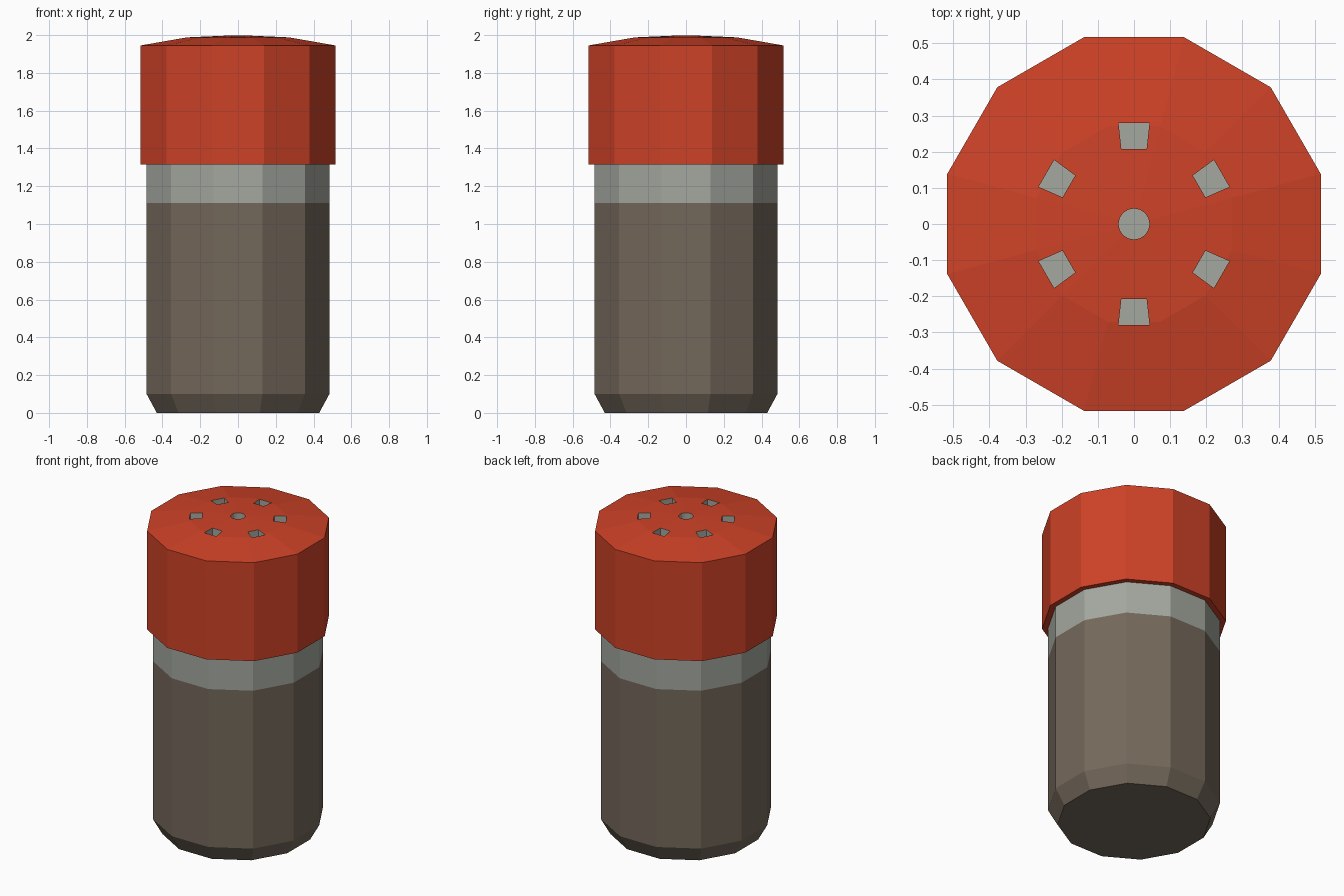
import bpy, bmesh, math
from mathutils import Matrix

if "Cube" in bpy.data.objects:
    bpy.data.objects.remove(bpy.data.objects["Cube"])


def material(name, r, g, b):
    lin = [(c / 255 / 12.92) if c < 10 else ((c / 255 + 0.055) / 1.055) ** 2.4 for c in (r, g, b)]
    m = bpy.data.materials.new(name)
    m.diffuse_color = (*lin, 1)
    m.use_nodes = True
    m.node_tree.nodes["Principled BSDF"].inputs["Base Color"].default_value = m.diffuse_color
    return m


red = material("red plastic", 206, 66, 39)
grey = material("pale grey glass", 164, 168, 159)
brown = material("brown pepper", 116, 104, 91)


def finish(name, bm, mats):
    bmesh.ops.recalc_face_normals(bm, faces=bm.faces)
    me = bpy.data.meshes.new(name)
    bm.to_mesh(me)
    bm.free()
    for m in mats:
        me.materials.append(m)
    ob = bpy.data.objects.new(name, me)
    bpy.context.collection.objects.link(ob)
    return ob


def turned(name, profile, mats, n=12):
    """Stack of n-sided rings (radius at corners, z); radius 0 closes to a point."""
    bm = bmesh.new()
    rings = []
    for r, z in profile:
        if r == 0:
            rings.append([bm.verts.new((0, 0, z))] * n)
        else:
            rings.append([bm.verts.new((r * math.cos((i + .5) * math.tau / n),
                                        r * math.sin((i + .5) * math.tau / n), z)) for i in range(n)])
    bm.faces.new(rings[0])
    for a, b in zip(rings, rings[1:]):
        for i in range(n):
            j = (i + 1) % n
            bm.faces.new([a[i], a[j], b[i]] if b[i] == b[j] else [a[i], a[j], b[j], b[i]])
    if profile[-1][0]:
        bm.faces.new(rings[-1])
    return finish(name, bm, mats)


# Jar: brown contents below, clear grey band above
jar = turned("jar", [(0.445, 0), (0.501, 0.10), (0.501, 1.11), (0.501, 1.45)], [brown, grey])
for p in jar.data.polygons:
    p.material_index = int(p.center.z > 1.11)

# Cap with a shallow domed top
cap = turned("cap", [(0.535, 1.315), (0.535, 1.945), (0.28, 1.988), (0, 2.0)], [red, grey])

# Cutter for the pour holes: one round, six tapered
FLOOR = 1.90
bm = bmesh.new()
bmesh.ops.create_cone(bm, cap_ends=True, segments=16, radius1=0.043, radius2=0.043, depth=0.2,
                      matrix=Matrix.Translation((0, 0, FLOOR + 0.1)))
for k in range(6):
    rot = Matrix.Rotation(k * math.tau / 6, 4, 'Z')
    cube = bmesh.ops.create_cube(bm, size=1)["verts"]
    for v in cube:
        y = 0.28 if v.co.y > 0 else 0.208
        half = 0.043 if v.co.y > 0 else 0.035
        v.co = rot @ type(v.co)((math.copysign(half, v.co.x), y, FLOOR + 0.1 + v.co.z * 0.2))
cutter = finish("hole_cutter", bm, [grey])
cutter.hide_render = True

mod = cap.modifiers.new("holes", 'BOOLEAN')
mod.operation = 'DIFFERENCE'
mod.solver = 'EXACT'
mod.object = cutter
bpy.context.view_layer.objects.active = cap
bpy.ops.object.modifier_apply(modifier=mod.name)
bpy.data.objects.remove(cutter)

# Hole walls and floors are grey
for p in cap.data.polygons:
    inside = math.hypot(p.center.x, p.center.y) < 0.4 and p.center.z > 1.8
    p.material_index = int(inside and (abs(p.normal.z) < 0.3 or p.center.z < 1.92))
